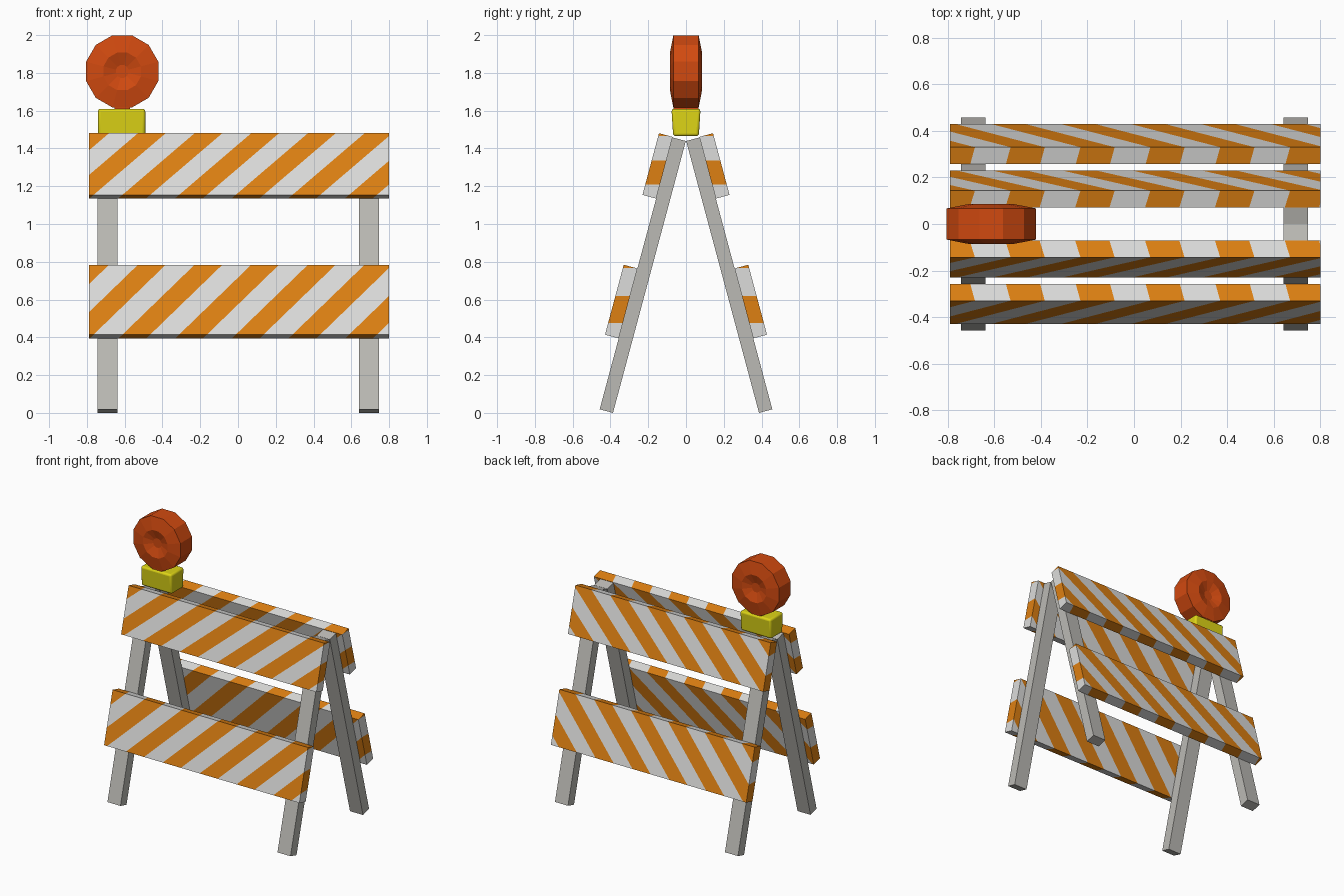
import bpy, bmesh, math
from mathutils import Vector

if "Cube" in bpy.data.objects:
    bpy.data.objects.remove(bpy.data.objects["Cube"])


def material(name, rgb):
    m = bpy.data.materials.new(name)
    m.diffuse_color = (*rgb, 1)
    m.use_nodes = True
    m.node_tree.nodes["Principled BSDF"].inputs["Base Color"].default_value = m.diffuse_color
    return m


GREY = material("leg grey", (0.50, 0.49, 0.46))
WHITE = material("board white", (0.72, 0.72, 0.71))
ORANGE = material("stripe orange", (0.73, 0.216, 0.006))
RED = material("lamp red orange", (0.64, 0.068, 0.005))
YELLOW = material("lamp base yellow", (0.73, 0.66, 0.008))

LEAN = math.radians(15)
S, C = math.sin(LEAN), math.cos(LEAN)
FOOT = (-0.457, 0.019)          # outer bottom corner of the front leg, in y and z
PERIOD, STRIPE, START = 0.30, 0.147, -0.53


def finish(bm, name, mats):
    bmesh.ops.recalc_face_normals(bm, faces=bm.faces)
    me = bpy.data.meshes.new(name)
    bm.to_mesh(me)
    bm.free()
    for m in mats:
        me.materials.append(m)
    ob = bpy.data.objects.new(name, me)
    bpy.context.collection.objects.link(ob)
    return ob


def leaning_box(x0, x1, t0, t1, d0, d1, side):
    """Box along the leaning frame: t runs up the leg, d runs outward from its outer face."""
    bm = bmesh.new()
    bmesh.ops.create_cube(bm, size=1)
    for v in bm.verts:
        x = x1 if v.co.x > 0 else x0
        t = t1 if v.co.z > 0 else t0
        d = d1 if v.co.y > 0 else d0
        v.co = (x, side * (FOOT[0] + t * S - d * C), FOOT[1] + t * C + d * S)
    return bm


def striped_board(name, t0, t1, side):
    """Board cut right through by slanted planes, with alternate bands in orange."""
    bm = leaning_box(-0.79, 0.80, t0, t1, 0, 0.075, side)
    top = max(v.co.z for v in bm.verts)
    slope = 0.382 / ((t1 - t0) * C)     # sideways shift of a stripe per unit of height
    normal = Vector((1, 0, -slope))
    for k in range(-2, 8):
        for edge in (0, STRIPE):
            c = START + k * PERIOD + edge
            bmesh.ops.bisect_plane(bm, geom=bm.verts[:] + bm.edges[:] + bm.faces[:],
                                   plane_co=(c, 0, top), plane_no=normal)
    for f in bm.faces:
        p = f.calc_center_median()
        f.material_index = int((p.x + slope * (top - p.z) - START) % PERIOD < STRIPE)
    finish(bm, name, [WHITE, ORANGE])


# Legs and boards, front and back
for side, label in ((1, "front"), (-1, "back")):
    for x, hand in ((-0.69, "left"), (0.694, "right")):
        bm = leaning_box(x - 0.053, x + 0.053, 0, 1.49, -0.073, 0, side)
        finish(bm, f"{label}_{hand}_leg", [GREY])
    striped_board(f"{label}_upper_board", 1.155, 1.493, side)
    striped_board(f"{label}_lower_board", 0.389, 0.772, side)

LAMP_X, LAMP_Z = -0.613, 1.808

# Lamp base: rounded box, slightly narrower at the bottom
bm = bmesh.new()
bmesh.ops.create_cube(bm, size=1)
for v in bm.verts:
    up = v.co.z > 0
    v.co = (LAMP_X - 0.003 + v.co.x * 0.25, v.co.y * (0.154 if up else 0.136), 1.61 if up else 1.465)
base = finish(bm, "lamp_base", [YELLOW])
bev = base.modifiers.new("rounded edges", "BEVEL")
bev.width, bev.segments = 0.014, 3
bpy.context.view_layer.objects.active = base
base.select_set(True)
bpy.ops.object.shade_smooth_by_angle(angle=math.radians(40))

# Lamp neck
bm = bmesh.new()
bmesh.ops.create_cube(bm, size=1)
for v in bm.verts:
    v.co = (LAMP_X + v.co.x * 0.08, v.co.y * 0.13, 1.613 + v.co.z * 0.026)
finish(bm, "lamp_neck", [RED])

# Lamp disc: twelve-sided lathe with a dished lens on both faces (radius, y)
profile = [(0.198, 0.067), (0.103, 0.085), (0.035, 0.062)]
profile = [(r, -y) for r, y in reversed(profile)] + profile
bm = bmesh.new()
rings = []
for r, y in profile:
    angles = [math.radians(15 + 30 * i) for i in range(12)]
    rings.append([bm.verts.new((LAMP_X + r * math.cos(a), y, LAMP_Z + r * math.sin(a))) for a in angles])
for a, b in zip(rings, rings[1:]):
    for i in range(12):
        j = (i + 1) % 12
        bm.faces.new((a[i], a[j], b[j], b[i]))
bm.faces.new(rings[0])
bm.faces.new(rings[-1])
finish(bm, "lamp_disc", [RED])
